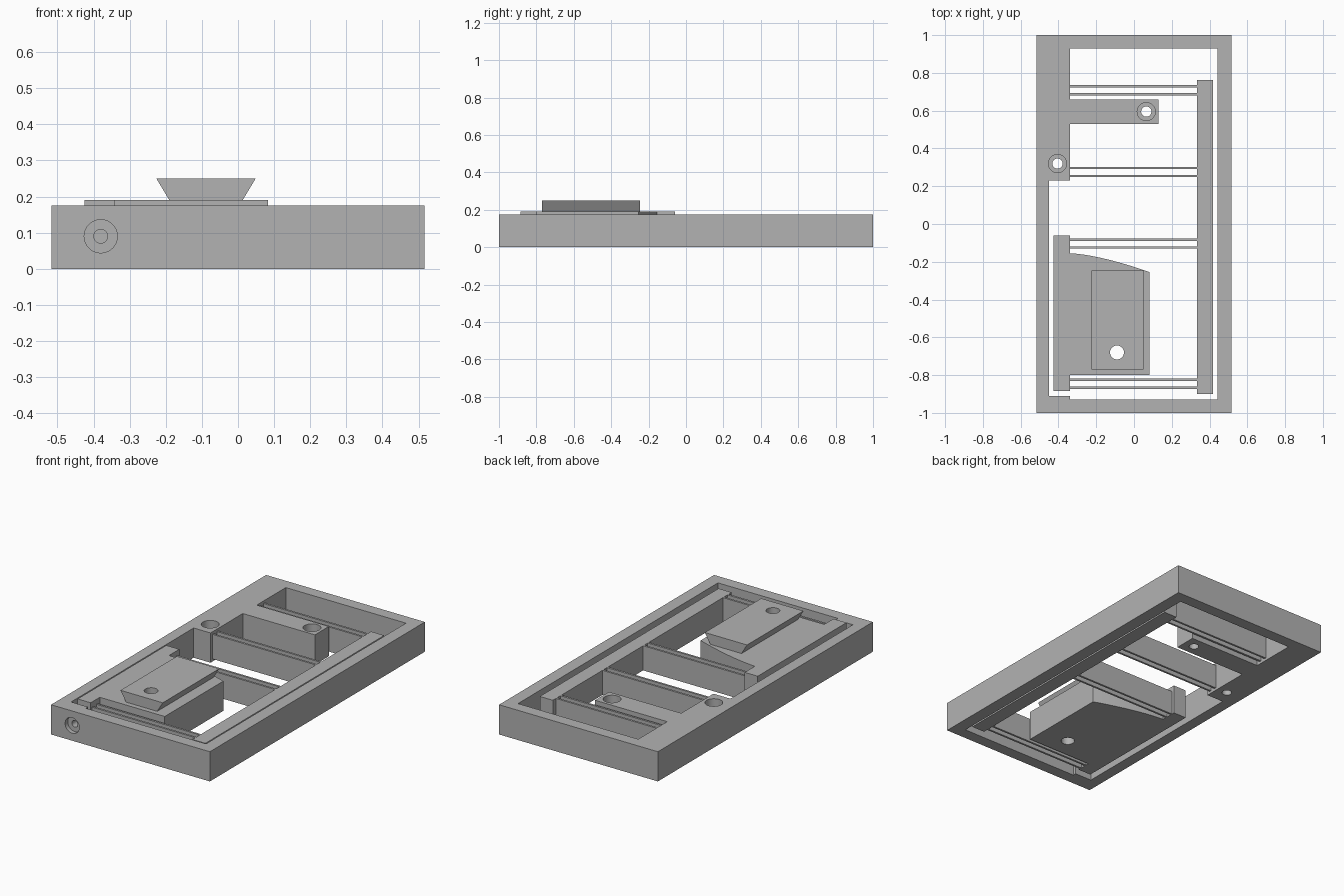
import bpy, bmesh, math
from mathutils import Matrix

cube = bpy.data.objects.get("Cube")
if cube:
    bpy.data.objects.remove(cube, do_unlink=True)

grey = bpy.data.materials.new("machined grey")
grey.use_nodes = True
grey.diffuse_color = (0.45, 0.45, 0.45, 1)
grey.node_tree.nodes["Principled BSDF"].inputs["Base Color"].default_value = grey.diffuse_color


def finish(name, bm):
    bmesh.ops.recalc_face_normals(bm, faces=bm.faces)
    mesh = bpy.data.meshes.new(name)
    bm.to_mesh(mesh)
    bm.free()
    mesh.materials.append(grey)
    obj = bpy.data.objects.new(name, mesh)
    bpy.context.collection.objects.link(obj)
    return obj


def prism(name, outline, z0, z1):
    """Extrude an xy outline from z0 to z1."""
    bm = bmesh.new()
    face = bm.faces.new([bm.verts.new((x, y, z0)) for x, y in outline])
    ext = bmesh.ops.extrude_face_region(bm, geom=[face])["geom"]
    bmesh.ops.translate(bm, vec=(0, 0, z1 - z0),
                        verts=[v for v in ext if isinstance(v, bmesh.types.BMVert)])
    return finish(name, bm)


def box(name, x0, x1, y0, y1, z0, z1):
    return prism(name, [(x0, y0), (x1, y0), (x1, y1), (x0, y1)], z0, z1)


def cylinder(name, centre, radius, depth, along_y=False):
    bm = bmesh.new()
    turn = Matrix.Rotation(math.pi / 2, 4, 'X') if along_y else Matrix()
    bmesh.ops.create_cone(bm, cap_ends=True, segments=40, radius1=radius, radius2=radius,
                          depth=depth, matrix=Matrix.Translation(centre) @ turn)
    return finish(name, bm)


def cut(target, cutter):
    """Subtract the cutter, then discard it."""
    cutter.hide_render = True
    mod = target.modifiers.new("cut", 'BOOLEAN')
    mod.operation, mod.solver, mod.object = 'DIFFERENCE', 'EXACT', cutter
    bpy.context.view_layer.objects.active = target
    bpy.ops.object.modifier_apply(modifier=mod.name)
    bpy.data.objects.remove(cutter, do_unlink=True)


H = 0.175          # frame height
LOW = 0.015        # clearance under the moving parts
FLEX_TOP = 0.16    # top of the flexures and link bar
STAGE_TOP = 0.19   # top of the moving stage

# Fixed frame, with its opening leaving the cantilever arm in place
frame = box("frame", -0.517, 0.517, -1, 1, 0, H)
opening = [(-0.34, 0.93), (-0.34, 0.66), (0.13, 0.66), (0.13, 0.53), (-0.34, 0.53),
           (-0.34, 0.23), (-0.45, 0.23), (-0.45, -0.91), (-0.34, -0.91),
           (-0.34, -0.93), (0.443, -0.93), (0.443, 0.93)]
cut(frame, prism("opening_cutter", opening, -0.1, 0.3))

# Counterbored mounting holes through the frame and arm
for x, y in [(-0.405, 0.32), (0.065, 0.595)]:
    cut(frame, cylinder("bore_cutter", (x, y, H), 0.048, 0.16))
    cut(frame, cylinder("hole_cutter", (x, y, 0.08), 0.027, 0.4))

# Counterbored adjuster hole in the front wall
cut(frame, cylinder("bore_cutter", (-0.38, -1, 0.09), 0.046, 0.05, True))
cut(frame, cylinder("hole_cutter", (-0.38, -0.97, 0.09), 0.019, 0.2, True))

# Four pairs of thin leaf flexures, joined by the long link bar
for i, y in enumerate([0.708, 0.275, -0.104, -0.846]):
    for side, offset in [("front", -0.021), ("back", 0.021)]:
        box(f"flexure_{i + 1}_{side}", -0.345, 0.34,
            y + offset - 0.006, y + offset + 0.006, LOW, FLEX_TOP)
box("link_bar", 0.333, 0.418, -0.9, 0.763, LOW, FLEX_TOP)

# Moving stage: a side rail and a platform with a curved back edge
box("stage_rail", -0.425, -0.34, -0.885, -0.06, LOW, STAGE_TOP)
steps = 12
back_edge = []
for i in range(steps + 1):
    t = i / steps
    back_edge.append((0.083 - 0.423 * t, -0.155 - 0.1 * (1 - t) ** 1.5))
stage = prism("stage_platform", [(-0.34, -0.8), (0.083, -0.8)] + back_edge, LOW, STAGE_TOP)

# Dovetail mount, wider at the top
dovetail = box("dovetail_mount", -0.19, 0.013, -0.77, -0.245, STAGE_TOP, 0.25)
for v in dovetail.data.vertices:
    if v.co.z > 0.22:
        v.co.x += 0.036 if v.co.x > -0.09 else -0.036

# Clamp hole through the dovetail and platform
for part in (stage, dovetail):
    cut(part, cylinder("clamp_hole_cutter", (-0.09, -0.68, 0.15), 0.037, 0.5))

# Smooth the round walls, keeping edges sharp
for part in (frame, stage, dovetail):
    bpy.ops.object.select_all(action='DESELECT')
    part.select_set(True)
    bpy.context.view_layer.objects.active = part
    bpy.ops.object.shade_smooth_by_angle(angle=math.radians(30))
